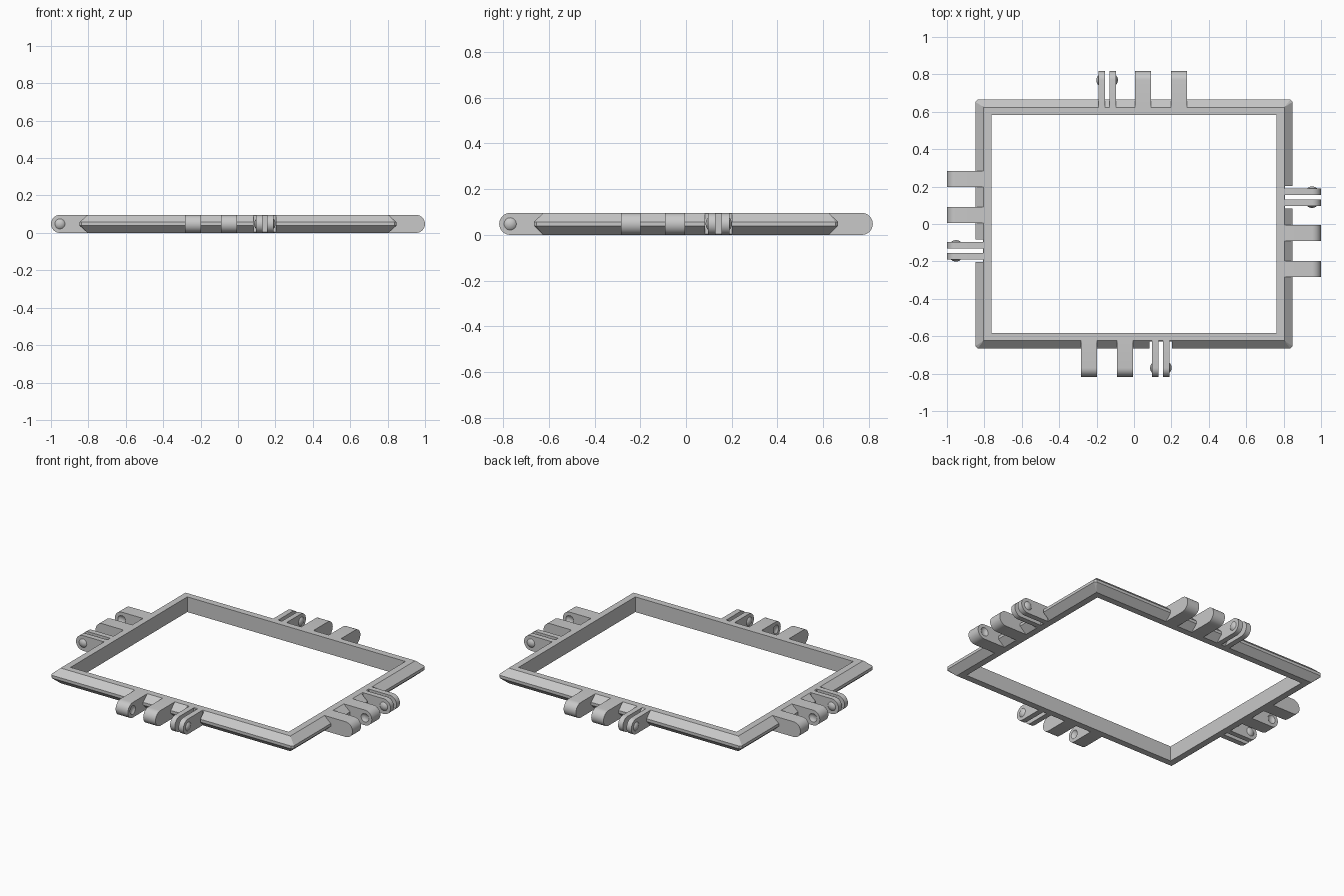
import bpy, bmesh, math
from mathutils import Matrix, Vector

if "Cube" in bpy.data.objects:
    bpy.data.objects.remove(bpy.data.objects["Cube"])

H = 0.096                 # overall height
R = H / 2                 # knuckle end radius
FLAT = (0.804, 0.624)     # half size of the flat rim's outer edge
OUTER = (0.848, 0.665)    # half size of the outer band
INNER = (0.763, 0.583)    # half size of the opening

grey = bpy.data.materials.new("grey_plastic")
grey.diffuse_color = (0.58, 0.58, 0.58, 1)
grey.use_nodes = True
grey.node_tree.nodes["Principled BSDF"].inputs["Base Color"].default_value = grey.diffuse_color


def make(name, bm):
    bmesh.ops.recalc_face_normals(bm, faces=bm.faces)
    me = bpy.data.meshes.new(name)
    bm.to_mesh(me)
    bm.free()
    me.materials.append(grey)
    ob = bpy.data.objects.new(name, me)
    bpy.context.collection.objects.link(ob)
    return ob


def cut(ob, cutter):
    mod = ob.modifiers.new("cut", 'BOOLEAN')
    mod.operation = 'DIFFERENCE'
    mod.solver = 'EXACT'
    mod.object = cutter
    cutter.hide_render = True
    cutter.hide_viewport = True


def smooth(ob):
    bpy.ops.object.select_all(action='DESELECT')
    ob.select_set(True)
    bpy.context.view_layer.objects.active = ob
    bpy.ops.object.shade_smooth_by_angle(angle=math.radians(30))


def ball(name, place, x, y, radius):
    bm = bmesh.new()
    bmesh.ops.create_uvsphere(bm, u_segments=32, v_segments=20, radius=radius)
    bm.transform(place @ Matrix.Translation((x, y, R)))
    return make(name, bm)


def knuckle(name, place, x0, x1, root, reach):
    """Bar with a half-round tip, pointing to -y, between x0 and x1."""
    c = reach - R
    prof = [(-root, 0)]
    prof += [(-c - R * math.cos(a), R + R * math.sin(a))
             for a in (math.pi * (i / 16 - 0.5) for i in range(17))]
    prof += [(-root, H)]
    bm = bmesh.new()
    face = bm.faces.new([bm.verts.new((x0, y, z)) for y, z in prof])
    ext = bmesh.ops.extrude_face_region(bm, geom=[face])
    verts = [v for v in ext["geom"] if isinstance(v, bmesh.types.BMVert)]
    bmesh.ops.translate(bm, verts=verts, vec=(x1 - x0, 0, 0))
    bm.transform(place)
    return make(name, bm)


# Frame: stacked rectangular rings, with the outer band's corners clipped
rings = [(INNER, 0, 0), (FLAT, 0, 0), (OUTER, 0.039, 0.012),
         (OUTER, 0.057, 0.012), (FLAT, H, 0), (INNER, H, 0)]
bm = bmesh.new()
loops = []
for (hx, hy), z, c in rings:
    pts = []
    for sx, sy in ((1, 1), (-1, 1), (-1, -1), (1, -1)):
        pair = [(sx * hx, sy * (hy - c), z), (sx * (hx - c), sy * hy, z)]
        pts += pair if sx * sy > 0 else pair[::-1]
    loops.append([bm.verts.new(p) for p in pts])
for a, b in zip(loops, loops[1:] + loops[:1]):
    for i in range(8):
        j = (i + 1) % 8
        bm.faces.new((a[i], a[j], b[j], b[i]))
bmesh.ops.remove_doubles(bm, verts=bm.verts, dist=1e-5)
frame = make("frame", bm)

# The same hinge set, turned onto each of the four sides
cap = 0.0386              # snap ball radius
sides = (("front", 1, 0.817), ("right", 0, 1.0), ("back", 1, 0.817), ("left", 0, 1.0))
for k, (side, axis, reach) in enumerate(sides):
    place = Matrix.Rotation(k * math.pi / 2, 4, 'Z')
    root, pivot = FLAT[axis], reach - R

    # Clearance notch in the rim around the split clip
    bm = bmesh.new()
    bmesh.ops.create_cube(bm, size=1)
    depth = 0.1
    bm.transform(place @ Matrix.Translation((0.143, -root - 0.004 - depth / 2, R))
                 @ Matrix.Diagonal((0.118, depth, 0.3, 1)))
    cut(frame, make(side + "_notch_cutter", bm))

    # Two solid knuckles with dimples facing each other
    for label, x0, x1, dx in (("outer", -0.284, -0.198, -0.198 + cap - 0.011),
                              ("inner", -0.091, -0.005, -0.091 - cap + 0.011)):
        ob = knuckle(f"{side}_{label}_knuckle", place, x0, x1, root - 0.002, reach)
        cut(ob, ball(f"{side}_{label}_dimple_cutter", place, dx, -pivot, cap))
        smooth(ob)

    # Two thin clip arms with snap domes on their outer sides
    for label, x0, x1, face, s in (("near", 0.097, 0.130, 0.097, -1),
                                   ("far", 0.156, 0.190, 0.190, 1)):
        smooth(knuckle(f"{side}_{label}_clip_arm", place, x0, x1, root - 0.002, reach))
        bm = bmesh.new()
        bmesh.ops.create_uvsphere(bm, u_segments=32, v_segments=32, radius=cap)
        bmesh.ops.bisect_plane(bm, geom=bm.verts[:] + bm.edges[:] + bm.faces[:],
                               plane_co=(s * (cap - 0.012), 0, 0), plane_no=(s, 0, 0),
                               clear_inner=True)
        bm.transform(place @ Matrix.Translation((face - s * (cap - 0.011), -pivot, R)))
        smooth(make(f"{side}_{label}_snap_dome", bm))
